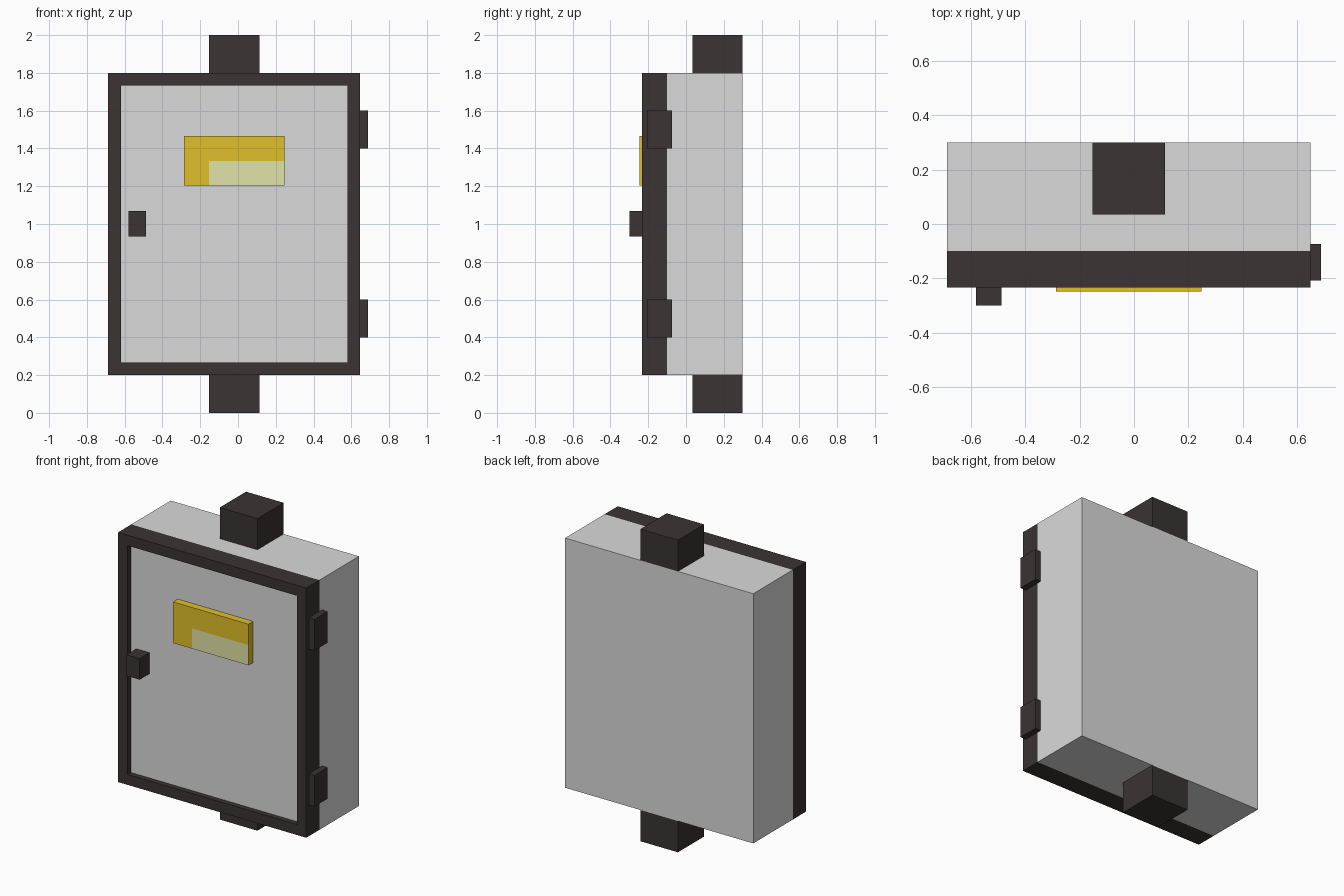
import bpy
import bmesh
from mathutils import Vector

cube = bpy.data.objects.get("Cube")
if cube:
    bpy.data.objects.remove(cube, do_unlink=True)


def material(name, color):
    mat = bpy.data.materials.new(name)
    mat.use_nodes = True
    mat.diffuse_color = (*color, 1)
    mat.node_tree.nodes["Principled BSDF"].inputs["Base Color"].default_value = (*color, 1)
    return mat


grey = material("light grey metal", (0.7, 0.7, 0.7))
dark = material("dark trim", (0.043, 0.033, 0.033))
yellow = material("yellow plate", (0.755, 0.525, 0.024))
cream = material("pale label", (0.755, 0.77, 0.386))


def box(name, x, y, z, mats, paint=None):
    """Box spanning three (low, high) ranges; paint edits its bmesh."""
    bm = bmesh.new()
    bmesh.ops.create_cube(bm, size=1)
    for v in bm.verts:
        v.co = Vector([(lo + hi) / 2 + c * (hi - lo)
                       for c, (lo, hi) in zip(v.co, (x, y, z))])
    if paint:
        paint(bm)
    mesh = bpy.data.meshes.new(name)
    bm.to_mesh(mesh)
    bm.free()
    for mat in mats:
        mesh.materials.append(mat)
    obj = bpy.data.objects.new(name, mesh)
    bpy.context.collection.objects.link(obj)


def front_faces(bm):
    bm.normal_update()
    return [f for f in bm.faces if f.normal.y < -0.9]


def shape_door(bm):
    # Frame around a sunken centre panel
    panel = front_faces(bm)
    bmesh.ops.inset_region(bm, faces=panel, thickness=0.067, use_even_offset=True)
    walls = bmesh.ops.extrude_discrete_faces(bm, faces=panel)["faces"]
    for f in walls:
        f.material_index = 1
        bmesh.ops.translate(bm, verts=f.verts, vec=(0, PANEL_Y - FRAME_Y, 0))


def paint_plate(bm):
    # Cut the plate, then colour its lower left-hand front area
    corner = Vector((-0.153, 0, 1.333))
    for axis in ((1, 0, 0), (0, 0, 1)):
        bmesh.ops.bisect_plane(bm, geom=bm.verts[:] + bm.edges[:] + bm.faces[:],
                               plane_co=corner, plane_no=axis)
    for f in front_faces(bm):
        c = f.calc_center_median()
        if c.x > corner.x and c.z < corner.z:
            f.material_index = 1


FRAME_Y, PANEL_Y = -0.233, -0.2

# Cabinet and door
width, height = (-0.687, 0.647), (0.2, 1.8)
box("cabinet_body", width, (-0.1, 0.3), height, [grey])
box("cabinet_door", width, (FRAME_Y, -0.1), height, [dark, grey], shape_door)

# Sign and latch on the sunken panel
box("warning_plate", (-0.287, 0.247), (-0.247, PANEL_Y), (1.203, 1.467),
    [yellow, cream], paint_plate)
box("door_latch", (-0.58, -0.487), (-0.3, PANEL_Y), (0.935, 1.07), [dark])

# Hinges and conduits, upper and lower
for name, low in (("lower", 0.4), ("upper", 1.4)):
    box(name + "_hinge", (0.647, 0.687), (-0.207, -0.073), (low, low + 0.2), [dark])
for name, low in (("lower", 0), ("upper", 1.8)):
    box(name + "_conduit", (-0.153, 0.113), (0.035, 0.3), (low, low + 0.2), [dark])
